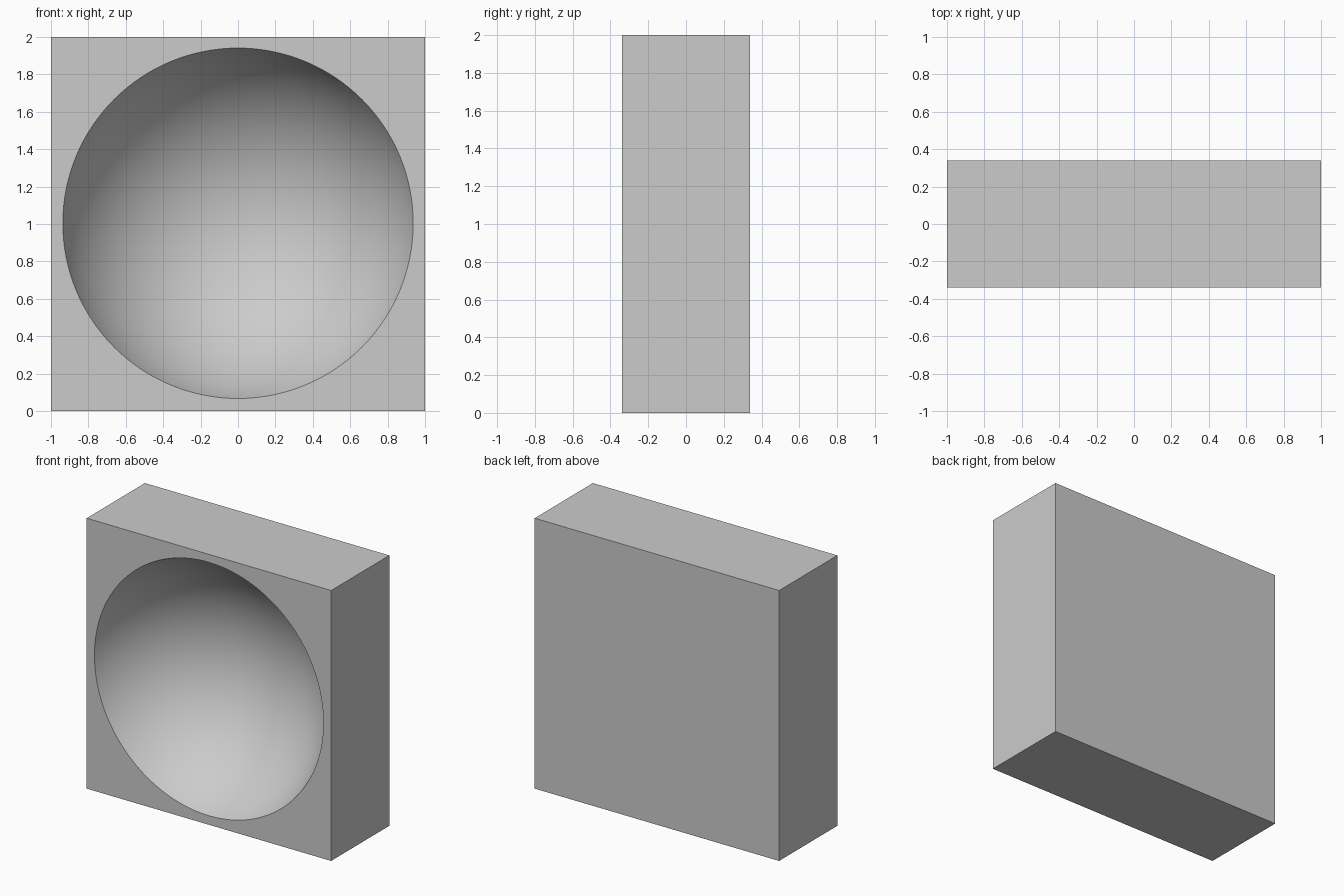
import bpy, math

if "Cube" in bpy.data.objects:
    bpy.data.objects.remove(bpy.data.objects["Cube"])

W, D, H = 2.0, 0.68, 2.0        # block size
RIM = 0.937                     # radius of the bowl opening
R = 1.0                         # radius of the sphere that carves the bowl
offset = math.sqrt(R * R - RIM * RIM)

# Square block
bpy.ops.mesh.primitive_cube_add(size=1, location=(0, 0, H / 2))
block = bpy.context.object
block.name = "block_with_bowl"
block.scale = (W, D, H)
bpy.ops.object.transform_apply(location=False, rotation=False, scale=True)

# Spherical cutter in front of the block, poles along y so the rim is clean
bpy.ops.mesh.primitive_uv_sphere_add(
    segments=128, ring_count=64, radius=R,
    location=(0, -D / 2 - offset, H / 2 + 0.004),
    rotation=(math.pi / 2, 0, 0))
cutter = bpy.context.object
cutter.name = "bowl_cutter"
cutter.hide_render = True

# Carve the bowl
cut = block.modifiers.new("bowl", 'BOOLEAN')
cut.operation = 'DIFFERENCE'
cut.solver = 'EXACT'
cut.object = cutter
bpy.ops.object.select_all(action='DESELECT')
bpy.context.view_layer.objects.active = block
block.select_set(True)
bpy.ops.object.modifier_apply(modifier=cut.name)
bpy.data.objects.remove(cutter, do_unlink=True)

# Smooth bowl, crisp edges
bpy.ops.object.shade_smooth_by_angle(angle=math.radians(30))
